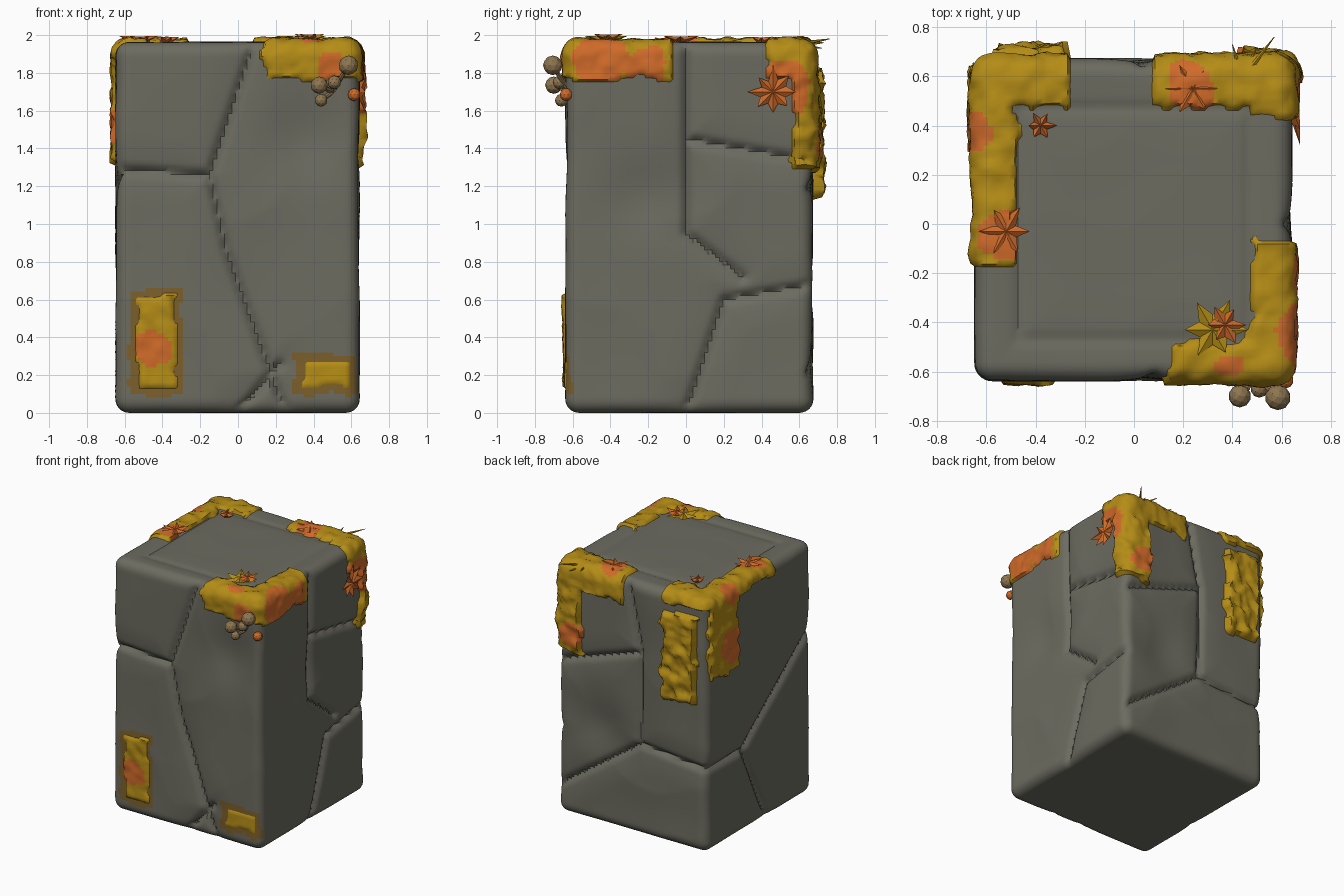
import bpy, bmesh, math, random
from mathutils import Vector, noise

if "Cube" in bpy.data.objects:
    bpy.data.objects.remove(bpy.data.objects["Cube"])

random.seed(4)
LO, HI, R, STEP = Vector((-0.65, -0.64, 0)), Vector((0.645, 0.675, 1.965)), 0.075, 0.02
PANEL = 0.47
UP = Vector((0, 0, 1))


def material(name, *col):
    m = bpy.data.materials.new(name)
    m.diffuse_color = (*col, 1)
    m.use_nodes = True
    m.node_tree.nodes["Principled BSDF"].inputs["Base Color"].default_value = m.diffuse_color
    return m


ROCK = material("grey_rock", 0.15, 0.148, 0.118)
YELLOW = material("yellow_moss", 0.46, 0.265, 0.008)
ORANGE = material("orange_moss", 0.63, 0.145, 0.022)
STAIN = material("brown_stain", 0.2, 0.115, 0.025)
BROWN = material("brown_mushroom", 0.27, 0.18, 0.08)

# side: (normal axis, sign, u axis, v axis)
SIDES = {"front": (1, -1, 0, 2), "back": (1, 1, 0, 2), "left": (0, -1, 1, 2),
         "right": (0, 1, 1, 2), "top": (2, 1, 0, 1), "bottom": (2, -1, 0, 1)}

# cracks between the stones
CRACKS = {
    "front": [[(.1, 2), (-.15, 1.26), (-.06, .85), (.25, 0)], [(-.65, 1.29), (-.15, 1.26)], [(0, 0), (.22, .26)]],
    "right": [[(0, 2), (0, .95), (.3, .72)], [(0, 1.45), (.68, 1.33)], [(.68, .68), (.2, .6), (0, 0)]],
    "left": [[(.67, .65), (.21, .64), (-.64, 1.29)], [(.21, .64), (-.1, 0)]],
    "back": [[(.05, 2), (-.07, 1.42), (-.06, .7), (-.65, .65)], [(.65, 1.18), (-.07, 1.42)], [(-.06, .7), (.65, .2)]]}
# hollows in the rock: position, radius
DENTS = [((.35, -.64, 1.45), .22), ((.65, -.2, 1.15), .2), ((.27, .67, .75), .22)]

# moss: low corner, high corner, thickness
MOSS = [((.13, -.8, 1.76), (.8, -.06, 2), .025),
        ((-.8, -.17, 1.87), (-.25, .8, 2), .028),
        ((.07, .42, 1.76), (.8, .8, 2), .03),
        ((.42, .55, 1.27), (.8, .8, 2), .045),
        ((-.8, .27, 1.32), (-.6, .64, 2), .03),
        ((-.57, .6, 1.14), (-.27, .8, 1.83), .065),
        ((-.55, -.8, .13), (-.32, -.6, .63), .02),
        ((.33, -.8, .12), (.6, -.6, .29), .008)]
# orange spots: position, radius
RUST = [((.5, -.64, 1.84), .08), ((.65, -.45, 1.87), .13), ((.65, -.22, 1.83), .11), ((.65, .5, 1.72), .15),
        ((-.45, -.64, .34), .1), ((-.65, .38, 1.53), .14), ((.5, .67, 1.42), .1), ((-.65, .38, 1.93), .08),
        ((-.52, -.03, 1.96), .1), ((.24, .56, 1.96), .1), ((.57, .35, 1.96), .08), ((.4, -.58, 1.96), .05)]


def path_dist(p, pts):
    p, best = Vector(p), 9
    for a, b in zip(pts, pts[1:]):
        a, d = Vector(a), Vector(b) - Vector(a)
        t = max(0, min(1, (p - a).dot(d) / d.length_squared))
        best = min(best, (p - a - d * t).length)
    return best


def depth(side, u, v):
    top = side == "top"
    if side == "bottom":
        return 0
    if top:
        d = abs(max(abs(u), abs(v)) - PANEL)
    else:
        d = min(path_dist((u, v), c) for c in CRACKS[side])
    h = 0.03 * max(0, 1 - d / 0.045) ** 2 + 0.018 * max(0, 1 - d / 0.2) ** 2
    h += 0.013 * abs(noise.noise(Vector((u * 2.3, v * 2.3, len(side) * 3.7))))
    return h * (0.35 if top else 1)


def finish(bm, name, mats, angle=40):
    me = bpy.data.meshes.new(name)
    bm.to_mesh(me)
    bm.free()
    ob = bpy.data.objects.new(name, me)
    bpy.context.collection.objects.link(ob)
    for m in mats:
        me.materials.append(m)
    bpy.ops.object.select_all(action='DESELECT')
    ob.select_set(True)
    bpy.context.view_layer.objects.active = ob
    bpy.ops.object.shade_smooth_by_angle(angle=math.radians(angle))


# rock block: six grids rounded into a soft box, then carved
bm = bmesh.new()
for ax, sg, ua, va in SIDES.values():
    nu, nv = (round((HI[k] - LO[k]) / STEP) for k in (ua, va))
    rows = []
    for i in range(nu + 1):
        rows.append([])
        for j in range(nv + 1):
            p = Vector()
            p[ax] = HI[ax] if sg > 0 else LO[ax]
            p[ua] = LO[ua] + (HI[ua] - LO[ua]) * i / nu
            p[va] = LO[va] + (HI[va] - LO[va]) * j / nv
            rows[i].append(bm.verts.new(p))
    for i in range(nu):
        for j in range(nv):
            bm.faces.new((rows[i][j], rows[i + 1][j], rows[i + 1][j + 1], rows[i][j + 1]))
bmesh.ops.remove_doubles(bm, verts=bm.verts, dist=0.001)
for v in bm.verts:
    core = Vector([min(max(v.co[k], LO[k] + R), HI[k] - R) for k in range(3)])
    n = (v.co - core).normalized()
    p = core + n * R
    cut = sum(0.035 * math.exp(-(p - Vector(c)).length_squared / r ** 2) for c, r in DENTS)
    for s, (ax, sg, ua, va) in SIDES.items():
        w = max(0, n[ax] * sg)
        if w > 0.01:
            cut += w * w * depth(s, p[ua], p[va])
    v.co = p - n * cut
bmesh.ops.recalc_face_normals(bm, faces=bm.faces)
bm.normal_update()


def in_box(c, lo, hi, grow=0):
    return all(lo[k] - grow < c[k] < hi[k] + grow for k in range(3))


# sort faces by moss box and orange spot, with ragged borders; stain ring around the low front patches
moss = {}
bm.faces.ensure_lookup_table()
for f in bm.faces:
    c = f.calc_center_median()
    q = c + noise.noise_vector(c * 8) * 0.035
    on_panel = f.normal.z > 0.8 and max(abs(q.x), abs(q.y)) < PANEL
    for lo, hi, thick in MOSS:
        if in_box(q, lo, hi) and not on_panel:
            moss[f.index] = (thick, int(any((q - Vector(p)).length < r for p, r in RUST)))
            break
    if any(in_box(q, lo, hi, 0.028) for lo, hi, t in MOSS[-2:]):
        f.material_index = 1

# moss layer: copy of the covered rock faces, puffed outward
mb = bm.copy()
mb.faces.ensure_lookup_table()
lift = {}
for i, (thick, mat) in moss.items():
    mb.faces[i].material_index = mat
    for v in mb.faces[i].verts:
        lift[v] = max(lift.get(v, 0), thick)
bmesh.ops.delete(mb, geom=[f for f in mb.faces if f.index not in moss], context='FACES')
normals = {v: v.normal.copy() for v in mb.verts}
edge = [v for v in mb.verts if v.is_boundary]
bmesh.ops.smooth_vert(mb, verts=edge, factor=0.5, use_axis_x=True, use_axis_y=True, use_axis_z=True)
rim = set(edge)
for v in mb.verts:
    rough = 0.75 + 0.5 * noise.noise(v.co * 14) + 0.25 * noise.noise(v.co * 35)
    v.co += normals[v] * (-0.006 if v in rim else lift[v] * rough)
finish(mb, "moss", [YELLOW, ORANGE], 60)
finish(bm, "rock_block", [ROCK, STAIN])


# pointed moss tufts
def tuft(name, c, r, mat, up=UP, points=6):
    b = bmesh.new()
    rot = up.to_track_quat('Z', 'Y')
    ring = []
    for i in range(points * 2):
        a, tip = math.pi * i / points, i % 2 == 0
        q = r * random.uniform(0.8, 1.15) * (1 if tip else 0.55)
        ring.append(b.verts.new(Vector(c) + rot @ Vector((q * math.cos(a), q * math.sin(a), 0.02 * tip))))
    mid = [b.verts.new(Vector(c) + up * h) for h in (0.018, -0.03)]
    for p, q in zip(ring, ring[1:] + ring[:1]):
        b.faces.new((p, q, mid[0]))
        b.faces.new((q, p, mid[1]))
    finish(b, name, [mat], 30)


tuft("front_tuft_yellow", (.32, -.43, 1.975), .13, YELLOW)
tuft("front_tuft_orange", (.37, -.41, 1.985), .08, ORANGE)
tuft("left_tuft", (-.52, -.03, 1.975), .1, ORANGE)
tuft("back_tuft", (.24, .55, 1.97), .1, ORANGE)
tuft("corner_tuft", (-.38, .4, 1.97), .06, ORANGE)
tuft("side_tuft", (.655, .46, 1.7), .13, ORANGE, Vector((1, 0, 0)), 8)


# tapered rods for stems and twigs
def rod(name, a, b, r1, r2, mat):
    a, b = Vector(a), Vector(b)
    bpy.ops.mesh.primitive_cone_add(vertices=6, radius1=r1, radius2=r2, depth=(b - a).length, location=(a + b) / 2)
    ob = bpy.context.object
    ob.name = name
    ob.rotation_euler = (b - a).to_track_quat('Z', 'Y').to_euler()
    ob.data.materials.append(mat)


for i, tip in enumerate([(.57, .76, 1.98), (.4, .73, 1.96), (.5, .72, 1.93)]):
    rod(f"twig_{i}", (.44, .59, 1.95), tip, .016, .002, YELLOW)


# mushrooms on the front right corner
def cap(name, c, r, mat):
    bpy.ops.mesh.primitive_ico_sphere_add(subdivisions=2, radius=r, location=c)
    bpy.context.object.name = name
    bpy.context.object.data.materials.append(mat)


for i, (c, r) in enumerate([((.585, -.705, 1.84), .052), ((.43, -.7, 1.735), .046),
                            ((.51, -.67, 1.75), .036), ((.44, -.66, 1.655), .034)]):
    cap(f"mushroom_cap_{i}", c, r, BROWN)
    rod(f"mushroom_stem_{i}", (.5, -.62, 1.7), c, .014, .011, BROWN)
cap("orange_bud", (.615, -.635, 1.685), .034, ORANGE)
